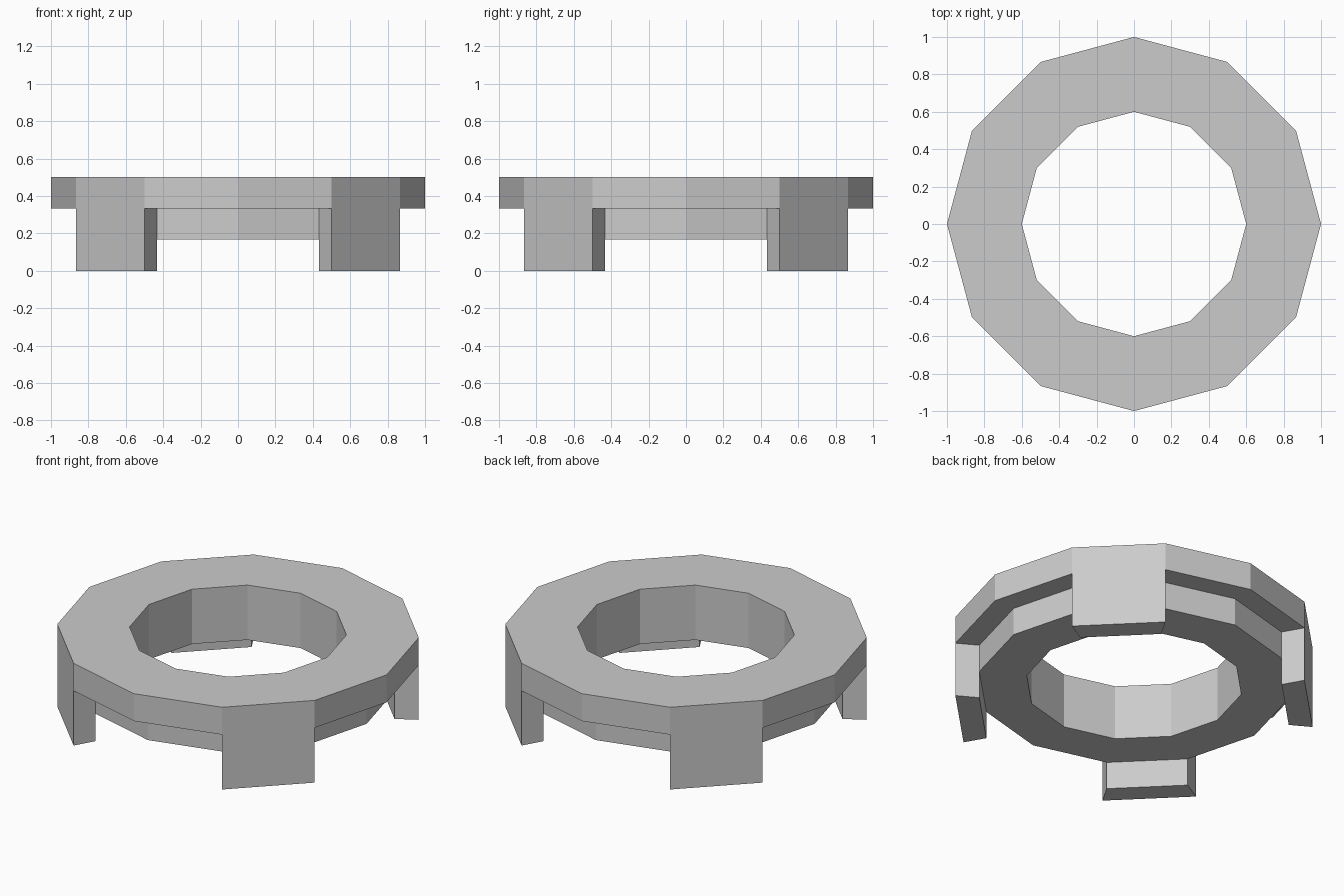
import bpy, bmesh
from math import sin, cos, radians

if "Cube" in bpy.data.objects:
    bpy.data.objects.remove(bpy.data.objects["Cube"])

SIDES = 12
R_IN, R_STEP, R_OUT = 0.6, 0.866, 1.0
Z_TOP, Z_LEDGE, Z_RING = 0.5, 1 / 3, 1 / 6

# Cross-sections (radius, height): stepped ring, and ring with a leg
top = [(R_STEP, Z_RING), (R_IN, Z_RING), (R_IN, Z_TOP), (R_OUT, Z_TOP), (R_OUT, Z_LEDGE)]
plain = top + [(R_STEP, Z_LEDGE)]
legged = top + [(R_OUT, 0), (R_STEP, 0)]
leg_side = [(R_OUT, Z_LEDGE), (R_OUT, 0), (R_STEP, 0), (R_STEP, Z_RING), (R_STEP, Z_LEDGE)]

bm = bmesh.new()


def point(p, i):
    a = radians(360 / SIDES * i)
    return bm.verts.new((p[0] * cos(a), p[0] * sin(a), p[1]))


# Sweep each segment; every third one carries a leg
for i in range(SIDES):
    has_leg = i % 3 == 1
    profile = legged if has_leg else plain
    for p, q in zip(profile, profile[1:] + profile[:1]):
        bm.faces.new([point(p, i), point(q, i), point(q, i + 1), point(p, i + 1)])
    if has_leg:
        for k in (i, i + 1):
            bm.faces.new([point(p, k) for p in leg_side])

bmesh.ops.remove_doubles(bm, verts=bm.verts, dist=1e-4)
bmesh.ops.recalc_face_normals(bm, faces=bm.faces)

mesh = bpy.data.meshes.new("ring_with_legs")
bm.to_mesh(mesh)
bm.free()
bpy.context.collection.objects.link(bpy.data.objects.new("ring_with_legs", mesh))
